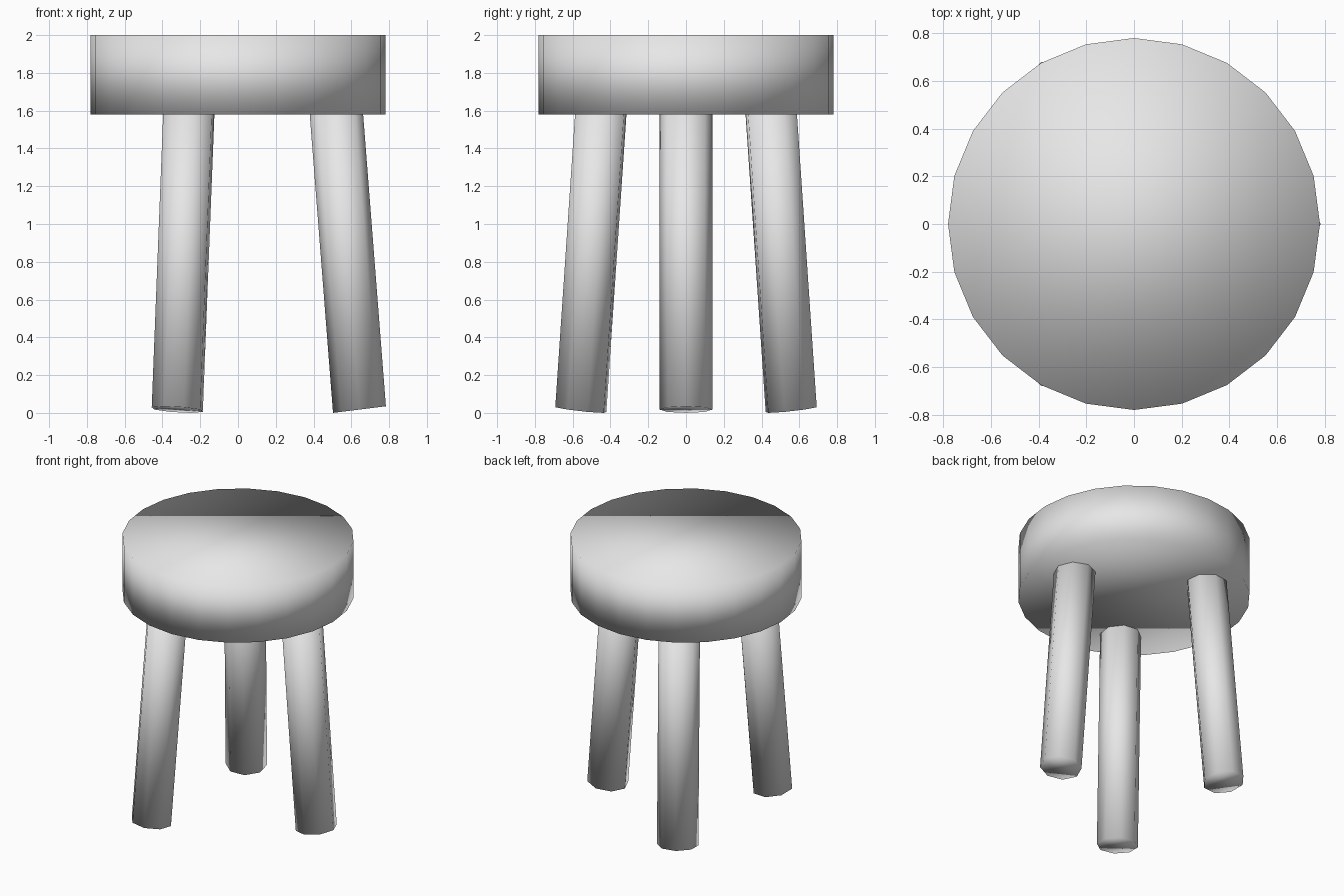
import bpy
import bmesh
from math import radians
from mathutils import Matrix

cube = bpy.data.objects.get("Cube")
if cube:
    bpy.data.objects.remove(cube, do_unlink=True)

# Single plain grey
grey = bpy.data.materials.new("plain_grey")
grey.use_nodes = True
colour = (0.8, 0.8, 0.8, 1.0)
grey.diffuse_color = colour
grey.node_tree.nodes["Principled BSDF"].inputs["Base Color"].default_value = colour


def cylinder(name, sides, radius, height, matrix):
    """Softly shaded cylinder with its base at the origin, moved by matrix."""
    bm = bmesh.new()
    bmesh.ops.create_cone(bm, cap_ends=True, segments=sides,
                          radius1=radius, radius2=radius, depth=height)
    bm.transform(matrix @ Matrix.Translation((0, 0, height / 2)))
    # Point one corner along the local x axis and keep caps as single faces
    for face in bm.faces:
        face.smooth = True
    bmesh.ops.recalc_face_normals(bm, faces=bm.faces[:])
    mesh = bpy.data.meshes.new(name)
    bm.to_mesh(mesh)
    bm.free()
    mesh.materials.append(grey)
    obj = bpy.data.objects.new(name, mesh)
    bpy.context.collection.objects.link(obj)
    return obj


# Thick round seat
cylinder("seat", 24, 0.78, 0.42, Matrix.Translation((0, 0, 1.58)))

# Three splayed legs: leaning inwards, with slanted ends
splay = Matrix(((1, 0, -0.078, 0.643),
                (0, 1, 0, 0),
                (0.125, 0, 1, 0.0175),
                (0, 0, 0, 1)))
for name, angle in (("left_leg", 0), ("back_right_leg", 120), ("front_right_leg", 240)):
    turn = Matrix.Rotation(radians(angle), 4, "Z")
    cylinder(name, 8, 0.14, 1.62, turn @ splay)
